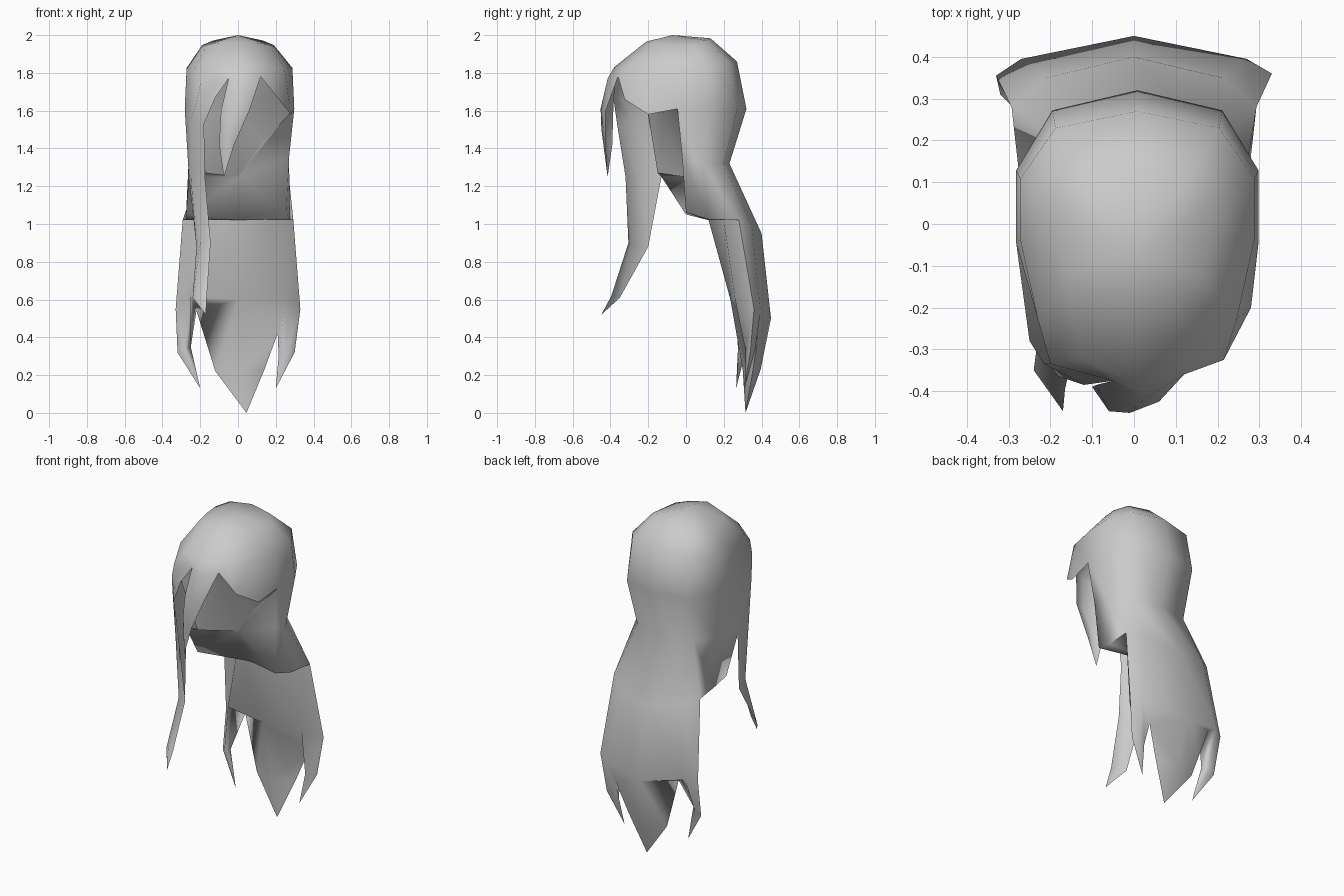
import bpy, bmesh, math

cube = bpy.data.objects.get("Cube")
if cube:
    bpy.data.objects.remove(cube, do_unlink=True)

mat = bpy.data.materials.new("hair_grey")
mat.use_nodes = True
GREY = (0.6, 0.6, 0.6, 1)
mat.diffuse_color = GREY
mat.node_tree.nodes["Principled BSDF"].inputs["Base Color"].default_value = GREY


def sheet(bm, rows, closed=False):
    """Skin rows of points; a row of one point makes a tip."""
    vs = [[bm.verts.new(p) for p in r] for r in rows]
    for a, b in zip(vs, vs[1:]):
        n = max(len(a), len(b))
        for i in range(n if closed else n - 1):
            j = (i + 1) % n
            quad = []
            for r, k in ((a, i), (a, j), (b, j), (b, i)):
                v = r[k] if len(r) > 1 else r[0]
                if v not in quad:
                    quad.append(v)
            bm.faces.new(quad)


def finish(bm, name, angle):
    bmesh.ops.remove_doubles(bm, verts=bm.verts, dist=0.002)
    bmesh.ops.recalc_face_normals(bm, faces=bm.faces)
    me = bpy.data.meshes.new(name)
    bm.to_mesh(me)
    bm.free()
    me.materials.append(mat)
    ob = bpy.data.objects.new(name, me)
    bpy.context.collection.objects.link(ob)
    bpy.ops.object.select_all(action='DESELECT')
    ob.select_set(True)
    bpy.context.view_layer.objects.active = ob
    bpy.ops.object.shade_smooth_by_angle(angle=math.radians(angle))


def flip(points):
    return [(-x, y, z) for x, y, z in points]


def mirrored(points):
    """Left half ending on the centre, followed by its mirror image."""
    return points + flip(points[-2::-1])


# Head outline, from the front round the left side to the back
HALF = [(0, -1), (.5, -.85), (.85, -.6), (1, -.1), (1, .4), (.7, .85), (0, 1)]
OUTLINE = HALF + [(-x, y) for x, y in HALF[-2:0:-1]]


def ring(rx, front, back, z_front, z_side, z_back, dx=0):
    pts = []
    for x, y in OUTLINE:
        z_end = z_back if y > 0 else z_front
        z = z_side + (z_end - z_side) * y * y
        pts.append((x * rx + dx, y * (back if y > 0 else -front), z))
    return pts


hair = bmesh.new()

# Crown
r1 = ring(.19, -.21, .13, 1.966, 1.94, 1.983)
r2 = ring(.28, -.38, .27, 1.83, 1.82, 1.86, .008)
sheet(hair, [[(0, -.07, 2.0)], r1, r2], closed=True)

# Back and sides of the head, down to the nape
r3 = ring(.29, -.45, .32, 1.58, 1.61, 1.61, .008)
S, T = (.255, 0, 1.06), (-.275, 0, 1.05)
near, fold = (.275, .12, 1.025), (.293, .28, 1.02)
shoulder, back_top = (.21, .35, .98), (0, .4, .95)
temple_l, temple_r = (.27, -.02, 1.35), (-.26, -.13, 1.25)
flank, nape = (.262, .09, 1.32), (.19, .2, 1.32)
row4 = mirrored([temple_l, flank, nape, (0, .23, 1.32)])
row4[-1] = temple_r
sheet(hair, [r2[3:10], r3[3:10], row4])
upper = mirrored([temple_l, flank, nape, nape, (0, .23, 1.32)])
lower = mirrored([S, near, fold, shoulder, back_top])
upper[-1], lower[-1] = temple_r, T
sheet(hair, [upper, lower])

# Left hairline
peak_l, peak_r = (.12, -.36, 1.78), (-.05, -.375, 1.77)
hairline = [peak_l, (.215, -.325, 1.66), (.28, -.2, 1.58), r3[3]]
sheet(hair, [[r2[1], r2[2], r2[2], r2[3]], hairline])

# Fringe lock
sheet(hair, [
    [r2[11], r2[0], r2[1]],
    [peak_r, (.03, -.415, 1.77), peak_l],
    [(-.09, -.385, 1.6), (-.01, -.452, 1.61), (.06, -.425, 1.6)],
    [(-.1, -.39, 1.42), (-.06, -.448, 1.5), (-.02, -.425, 1.42)],
    [(-.075, -.415, 1.25)]])

# Long strand at the right of the face
sheet(hair, [
    [r2[11], r2[10], r2[9]],
    [peak_r, (-.2, -.335, 1.74), r3[9]],
    [(-.12, -.385, 1.67), (-.215, -.335, 1.66), r3[9]],
    [(-.18, -.365, 1.53), (-.25, -.28, 1.55), r3[9]],
    [(-.175, -.32, 1.25), (-.25, -.25, 1.25), temple_r],
    [(-.145, -.305, .9), (-.2, -.29, .9), (-.22, -.2, .88)],
    [(-.165, -.395, .62), (-.205, -.385, .62), (-.24, -.35, .61)],
    [(-.17, -.448, .52)]])

# Neck front, dropping from the face lining to the lip above the back panel
P, M, Q = (0, 0, 1.25), (.13, -.025, 1.43), (-.17, -.15, 1.27)
lip = (0, .12, 1.02)
sheet(hair, [[P], [M, r3[3], temple_l, S, lip, T, temple_r, Q]])
sheet(hair, [[lip], [S, near, fold]])
sheet(hair, [[lip], [T] + flip([near, fold])])

# Long back panel: outer and inner layers meeting at the side edges
edge_l, edge_r = (.33, .36, .55), (-.33, .355, .55)
notch_l, notch_r = (.21, .385, .42), (-.22, .385, .54)
LAYERS = (  # top row, shoulder, middle, low centre, lock depths
    ([fold, shoulder, back_top], (.27, .395, .54), (0, .45, .5),
     (.02, .395, .23), (.365, .32)),
    ([fold, (.1465, .2, 1.02), lip], (.25, .26, .6), (0, .235, .6),
     (.03, .3, .23), (.315, .275)))
for top, sh, mid, low, depth in LAYERS:
    sh_r = (-sh[0], sh[1], sh[2] + .02)
    sheet(hair, [mirrored(top), [edge_l, sh, mid, sh_r, edge_r]])
    # Central tip
    sheet(hair, [[sh, mid, sh_r],
                 [notch_l, mid, notch_r],
                 [(.14, .355, .23), low, (-.12, .355, .22)],
                 [(.045, .315, 0)]])
    # Pointed locks at the lower corners
    sheet(hair, [[edge_l, sh, notch_l],
                 [(.3, .34, .32), (.26, depth[0], .33), (.215, .345, .3)],
                 [(.2, .31, .13)]])
    sheet(hair, [[edge_r, sh_r, notch_r],
                 [(-.32, .31, .32), (-.285, depth[1], .34), (-.25, .285, .35)],
                 [(-.2, .265, .13)]])
finish(hair, "hair_shell", 100)

# Upright lining in the hollow behind the fringe
lining = bmesh.new()
rim = [Q, P, M, r3[3], (.22, -.17, 1.72), (.11, -.22, 1.82),
       (-.1, -.24, 1.82), (-.2, -.22, 1.74), (-.25, -.2, 1.58), Q]
sheet(lining, [[(0, -.12, 1.58)], rim])
finish(lining, "face_lining", 80)
